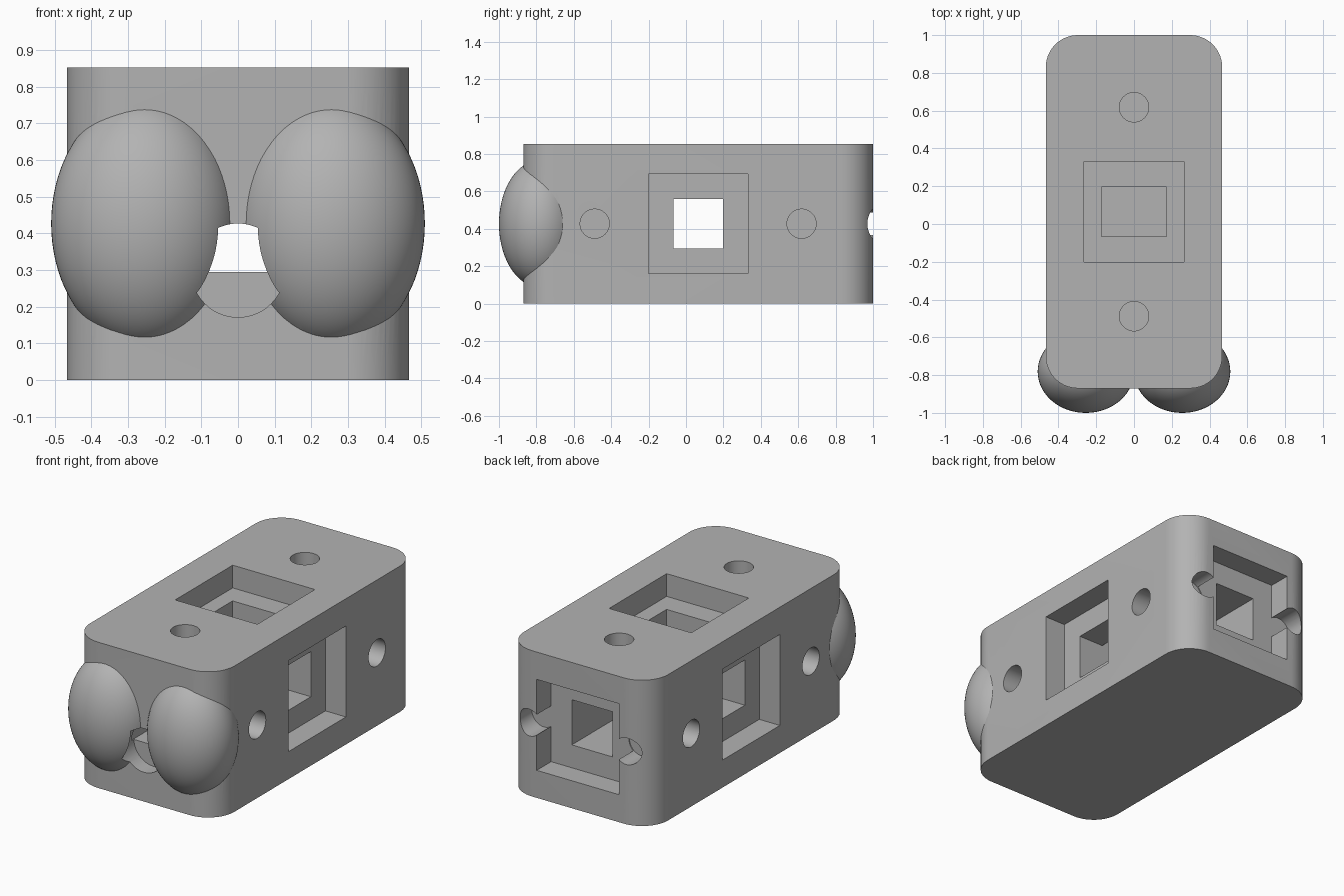
import bpy, bmesh, math
from mathutils import Matrix, Vector

if "Cube" in bpy.data.objects:
    bpy.data.objects.remove(bpy.data.objects["Cube"], do_unlink=True)

grey = bpy.data.materials.new("plain_grey")
grey.use_nodes = True
colour = (0.45, 0.45, 0.45, 1)
grey.diffuse_color = colour
grey.node_tree.nodes["Principled BSDF"].inputs["Base Color"].default_value = colour

MID_Y, MID_Z = 0.065, 0.427      # centre of the sockets
HALF_X, FRONT, BACK, TOP = 0.467, -0.87, 1.0, 0.853
DEPTH, POCKET, BORE, PEG = 0.133, 0.266, 0.132, 0.078


def finish(name, bm):
    mesh = bpy.data.meshes.new(name)
    bm.to_mesh(mesh)
    bm.free()
    mesh.materials.append(grey)
    ob = bpy.data.objects.new(name, mesh)
    bpy.context.collection.objects.link(ob)
    return ob


def box(name, lo, hi):
    lo, hi = Vector(lo), Vector(hi)
    bm = bmesh.new()
    m = Matrix.Translation((lo + hi) / 2) @ Matrix.Diagonal((*(hi - lo), 1))
    bmesh.ops.create_cube(bm, size=1, matrix=m)
    return finish(name, bm)


def rod(name, start, end, radius):
    start, end = Vector(start), Vector(end)
    axis = end - start
    turn = axis.to_track_quat('Z', 'Y').to_matrix().to_4x4()
    bm = bmesh.new()
    bmesh.ops.create_cone(bm, cap_ends=True, segments=48, radius1=radius, radius2=radius,
                          depth=axis.length, matrix=Matrix.Translation((start + end) / 2) @ turn)
    return finish(name, bm)


def combine(target, other, operation):
    mod = target.modifiers.new(other.name, 'BOOLEAN')
    mod.operation, mod.solver, mod.object = operation, 'EXACT', other
    bpy.context.view_layer.objects.active = target
    bpy.ops.object.modifier_apply(modifier=mod.name)
    bpy.data.objects.remove(other, do_unlink=True)


# Block with rounded upright edges
body = box("body", (-HALF_X, FRONT, 0), (HALF_X, BACK, TOP))
bm = bmesh.new()
bm.from_mesh(body.data)
upright = [e for e in bm.edges if abs(e.verts[0].co.z - e.verts[1].co.z) > 0.5]
bmesh.ops.bevel(bm, geom=upright, offset=0.17, segments=14, profile=0.5, affect='EDGES')
bm.to_mesh(body.data)
bm.free()

# Bulging eyes on the front corners
for side in (-1, 1):
    bm = bmesh.new()
    m = Matrix.Translation((side * 0.255, -0.781, MID_Z)) @ Matrix.Diagonal((0.255, 0.219, 0.34, 1))
    bmesh.ops.create_uvsphere(bm, u_segments=64, v_segments=40, radius=1, matrix=m)
    combine(body, finish("eye", bm), 'UNION')

y0, y1 = MID_Y - POCKET, MID_Y + POCKET
z0, z1 = MID_Z - POCKET, MID_Z + POCKET
b0, b1 = MID_Y - BORE, MID_Y + BORE
c0, c1 = MID_Z - BORE, MID_Z + BORE
cutters = [
    # Square sockets on top and back, with their inner bores
    box("top_socket", (-POCKET, y0, TOP - DEPTH), (POCKET, y1, 1)),
    box("top_bore", (-0.173, b0, MID_Z), (0.173, b1, 1)),
    box("back_socket", (-POCKET, BACK - DEPTH, z0), (POCKET, 1.2, z1)),
    box("long_bore", (-BORE, -0.8, c0), (BORE, 1.2, c1)),
    box("cross_bore", (-1, b0, c0), (1, b1, c1)),
    # Round mouth between the eyes
    rod("mouth", (0, -0.915, 0.299), (0, -0.78, 0.299), 0.128),
]
for side in (-1, 1):
    # Side sockets and peg holes
    xs = sorted((side * (HALF_X - DEPTH), side * 1.0))
    cutters.append(box("side_socket", (xs[0], y0, z0), (xs[1], y1, z1)))
    cutters.append(rod("back_peg", (side * 0.316, BACK - DEPTH - 0.005, MID_Z),
                       (side * 0.316, 1.2, MID_Z), PEG))
    y = MID_Y + side * 0.553
    cutters.append(rod("top_peg", (0, y, TOP - DEPTH), (0, y, 1), PEG))
    for s in (-1, 1):
        cutters.append(rod("side_peg", (s * (HALF_X - DEPTH), y, MID_Z), (s, y, MID_Z), PEG))
for cutter in cutters:
    combine(body, cutter, 'DIFFERENCE')

bpy.ops.object.select_all(action='DESELECT')
body.select_set(True)
bpy.context.view_layer.objects.active = body
bpy.ops.object.shade_smooth_by_angle(angle=math.radians(30))
